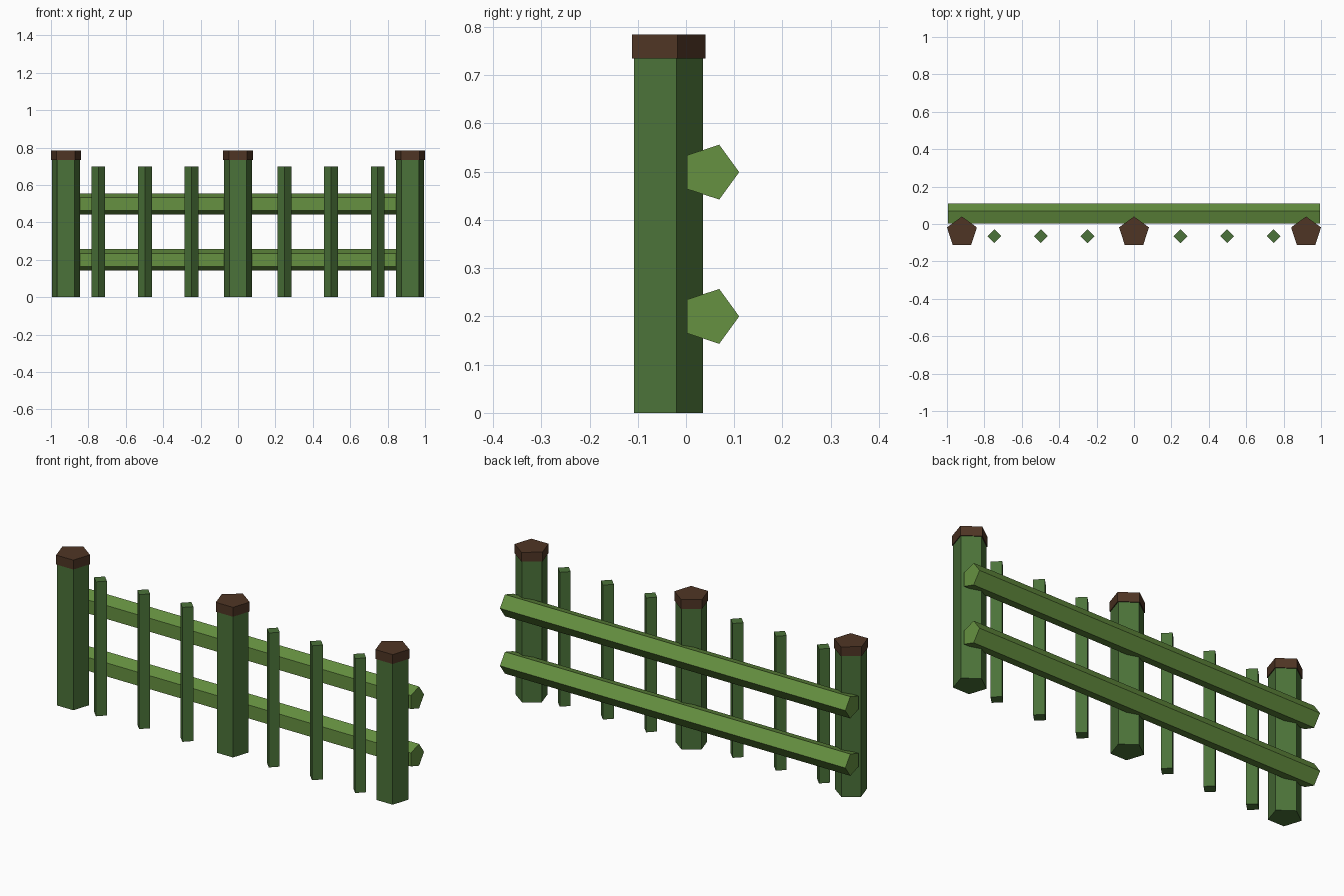
import bpy
import math
from mathutils import Matrix

cube = bpy.data.objects.get("Cube")
if cube:
    bpy.data.objects.remove(cube, do_unlink=True)


def make_material(name, rgb):
    mat = bpy.data.materials.new(name)
    mat.use_nodes = True
    color = (*rgb, 1.0)
    mat.diffuse_color = color
    mat.node_tree.nodes["Principled BSDF"].inputs["Base Color"].default_value = color
    return mat


dark_green = make_material("dark green", (0.071, 0.171, 0.041))
light_green = make_material("light green", (0.133, 0.283, 0.052))
brown = make_material("brown", (0.078, 0.036, 0.018))


def prism(name, sides, radius, length, center, mat, turn):
    """Flat-shaded prism with a corner at +y, turned by the given matrix."""
    bpy.ops.mesh.primitive_cylinder_add(vertices=sides, radius=radius, depth=length)
    obj = bpy.context.object
    obj.name = name
    obj.data.transform(turn)
    obj.location = center
    obj.data.materials.append(mat)
    return obj


UPRIGHT = Matrix.Identity(4)
ALONG_X = Matrix.Rotation(math.radians(90), 4, 'Y')

# Posts with overhanging caps
POST_Y, POST_H, CAP_H = -0.044, 0.735, 0.049
for side, x in (("right", -0.92), ("middle", 0), ("left", 0.92)):
    prism(side + "_post", 5, 0.079, POST_H, (x, POST_Y, POST_H / 2), dark_green, UPRIGHT)
    prism(side + "_post_cap", 5, 0.084, CAP_H, (x, POST_Y, POST_H + CAP_H / 2), brown, UPRIGHT)

# Slim diamond pickets, three between each pair of posts
PICKET_H = 0.7
for side, sign in (("right", -1), ("left", 1)):
    for i in range(1, 4):
        prism(f"{side}_picket_{i}", 4, 0.037, PICKET_H,
              (sign * i * 0.249, -0.065, PICKET_H / 2), dark_green, UPRIGHT)

# Long rails behind the posts
for name, z in (("lower_rail", 0.2), ("upper_rail", 0.499)):
    prism(name, 5, 0.0597, 1.99, (0, 0.0505, z), light_green, ALONG_X)
